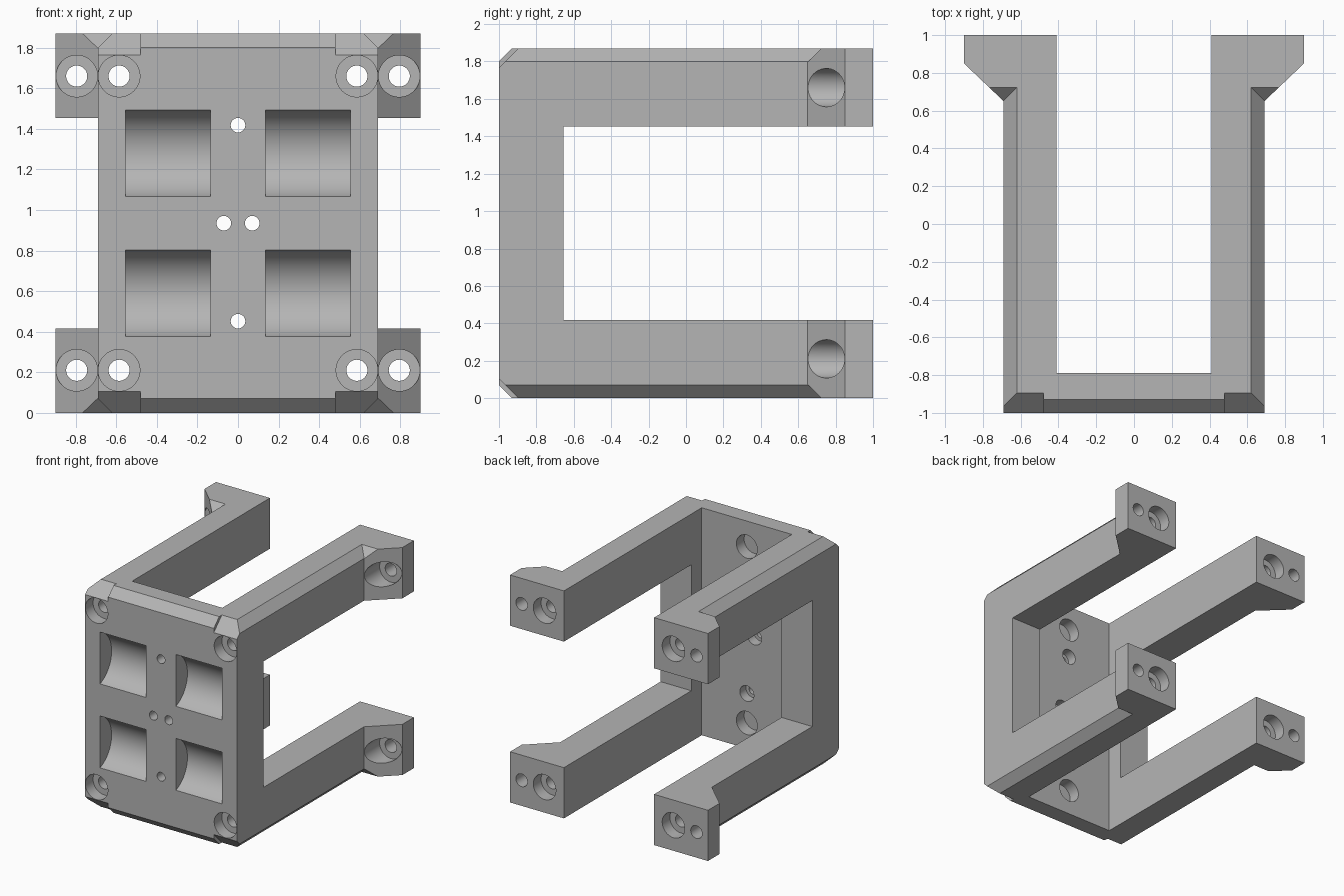
import bpy, bmesh
from math import pi
from mathutils import Matrix

cube = bpy.data.objects.get("Cube")
if cube:
    bpy.data.objects.remove(cube, do_unlink=True)

HEIGHT = 1.87
SIDES = (-1, 1)

grey = bpy.data.materials.new("plain_grey")
grey.use_nodes = True
grey.diffuse_color = (0.46, 0.46, 0.46, 1)
grey.node_tree.nodes["Principled BSDF"].inputs["Base Color"].default_value = grey.diffuse_color


def make(name, bm):
    bmesh.ops.recalc_face_normals(bm, faces=bm.faces)
    mesh = bpy.data.meshes.new(name)
    bm.to_mesh(mesh)
    bm.free()
    mesh.materials.append(grey)
    obj = bpy.data.objects.new(name, mesh)
    bpy.context.collection.objects.link(obj)
    return obj


def flip(z, upper):
    return z if upper else HEIGHT - z


# U-shaped bracket with flared feet, extruded from its plan outline
half = [(0.41, -0.79), (0.41, 1), (0.9, 1), (0.9, 0.85), (0.69, 0.65), (0.69, -1)]
outline = half + [(-x, y) for x, y in reversed(half)]
bm = bmesh.new()
base = bm.faces.new([bm.verts.new((x, y, 0)) for x, y in outline])
up = bmesh.ops.extrude_face_region(bm, geom=[base])
bmesh.ops.translate(bm, vec=(0, 0, HEIGHT),
                    verts=[v for v in up["geom"] if isinstance(v, bmesh.types.BMVert)])
bracket = make("bracket", bm)
bpy.context.view_layer.objects.active = bracket


def cut(bm):
    cutter = make("cutter", bm)
    cutter.hide_render = True
    mod = bracket.modifiers.new("cut", "BOOLEAN")
    mod.operation, mod.solver, mod.object = "DIFFERENCE", "EXACT", cutter
    bpy.ops.object.modifier_apply(modifier=mod.name)
    bpy.data.objects.remove(cutter, do_unlink=True)


def cut_hull(points):
    bm = bmesh.new()
    for p in points:
        bm.verts.new(p)
    bmesh.ops.convex_hull(bm, input=bm.verts)
    cut(bm)


def cut_cylinder(center, radius, length, axis, segments=48):
    turn = Matrix.Rotation(pi / 2, 4, "X" if axis == "y" else "Y")
    bm = bmesh.new()
    bmesh.ops.create_cone(bm, cap_ends=True, segments=segments, radius1=radius,
                          radius2=radius, depth=length,
                          matrix=Matrix.Translation(center) @ turn)
    cut(bm)


def bore(x, z, radius, y0, y1):
    cut_cylinder((x, (y0 + y1) / 2, z), radius, y1 - y0, "y")


# Side opening that leaves four arms
cut_hull([(x, y, z) for x in (-1.2, 1.2) for y in (-0.655, 1.2) for z in (0.417, HEIGHT - 0.417)])

for upper in (True, False):
    # Bevel along the front edge, deeper at the corners
    for x0, x1, start in ((-1, 1, 1.80), (0.48, 1, 1.765), (-1, -0.48, 1.765)):
        wedge = ((-1.1, start - 0.1), (-0.8, start + 0.2), (-1.1, start + 0.2))
        cut_hull([(x, y, flip(z, upper)) for x in (x0, x1) for y, z in wedge])
    # Bevel along each arm, ending in a slope at the foot
    for s in SIDES:
        wedge = ((0.52, 1.97), (0.91, 1.58), (0.91, 1.97))
        cut_hull([(s * x, y, flip(z, upper)) for x, z in wedge for y in (-1.2, z - 1.147)])

    z = flip(1.66, upper)
    for s in SIDES:
        # Long screw holes through the arms, recessed at both ends
        bore(s * 0.586, z, 0.052, -1.1, 1.1)
        bore(s * 0.586, z, 0.1025, -1.1, -0.9)
        bore(s * 0.586, z, 0.1025, 0.9, 1.1)
        # Foot holes with a round recess through the sloped face
        bore(s * 0.795, z, 0.052, 0.5, 1.1)
        bore(s * 0.795, z, 0.1025, 0.5, 0.85)
        # Rounded front pockets
        cut_cylinder((s * 0.345, -1.0755, flip(1.28, upper)), 0.226, 0.42, "x", 96)
    # Blind holes on the inner face of the plate
    bore(0, z, 0.095, -0.89, -0.7)

# Small plate holes, recessed on the inner face
for x, z in ((0, 1.418), (0, 0.452), (-0.07, 0.935), (0.07, 0.935)):
    bore(x, z, 0.036, -1.1, -0.7)
    bore(x, z, 0.064, -0.87, -0.7)

bpy.ops.object.select_all(action="DESELECT")
bracket.select_set(True)
bpy.ops.object.shade_smooth_by_angle(angle=pi / 6)
